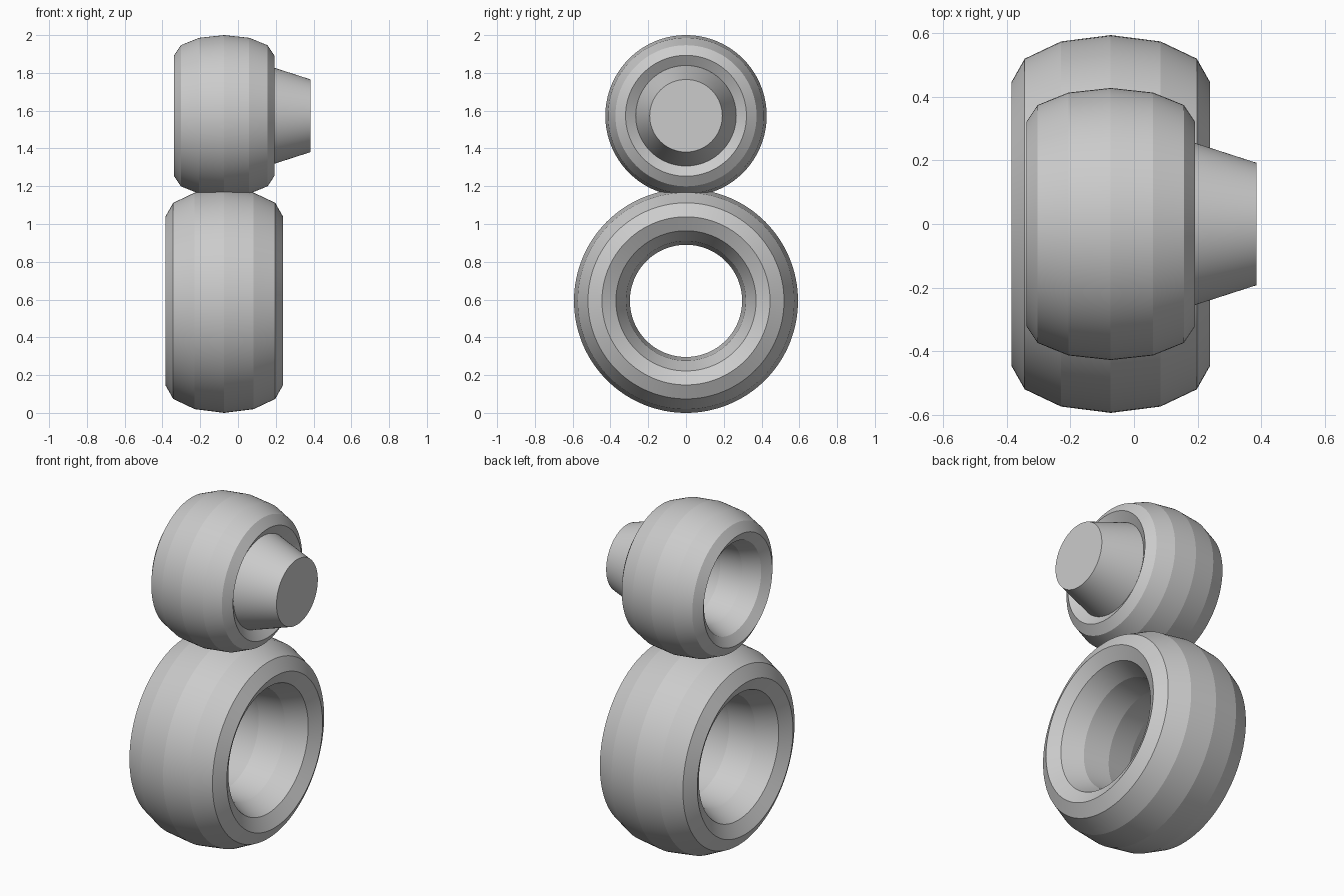
import bpy
from math import radians

if "Cube" in bpy.data.objects:
    bpy.data.objects.remove(bpy.data.objects["Cube"])

X_MID = -0.073


def finish(obj, name):
    obj.name = name
    bpy.ops.object.transform_apply(location=False, rotation=True, scale=True)
    bpy.ops.object.shade_smooth_by_angle(angle=radians(8))


def ring(name, z, outer, tube, half_width):
    """Twelve-sided ring around the x axis, stretched along that axis."""
    bpy.ops.mesh.primitive_torus_add(
        major_segments=128, minor_segments=12,
        major_radius=outer - tube, minor_radius=tube,
        location=(X_MID, 0, z), rotation=(0, radians(90), 0))
    obj = bpy.context.object
    obj.scale = (1, 1, half_width / tube)
    finish(obj, name)


# Two stacked wide rings
ring("lower_ring", 0.593, 0.593, 0.148, 0.312)
ring("upper_ring", 1.573, 0.427, 0.107, 0.265)

# Tapered plug seated in the right opening of the upper ring
base_x, tip_x = 0.14, 0.385
bpy.ops.mesh.primitive_cone_add(
    vertices=128, radius1=0.271, radius2=0.192, depth=tip_x - base_x,
    location=((base_x + tip_x) / 2, 0, 1.573), rotation=(0, radians(90), 0))
finish(bpy.context.object, "tapered_plug")
